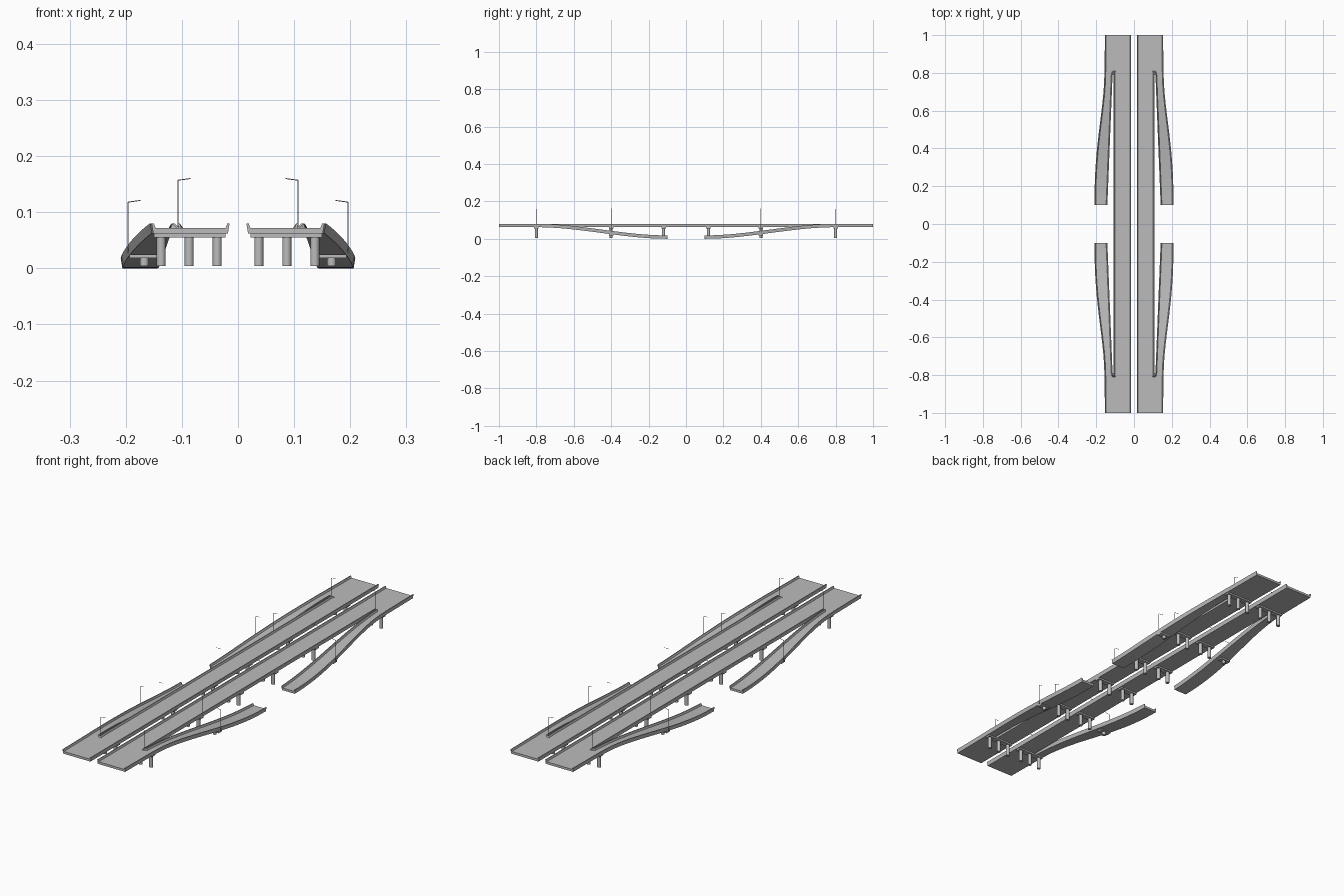
import bpy, bmesh
from mathutils import Vector

old = bpy.data.objects.get("Cube")
if old:
    bpy.data.objects.remove(old, do_unlink=True)

concrete = bpy.data.materials.new("concrete grey")
concrete.use_nodes = True
GREY = (0.5, 0.5, 0.5, 1)
concrete.diffuse_color = GREY
concrete.node_tree.nodes["Principled BSDF"].inputs["Base Color"].default_value = GREY

DECK_BOTTOM, SLAB, WALL = 0.062, 0.01, 0.008
MERGE, RAMP_END = 0.8, 0.1


def finish(name, bm):
    bmesh.ops.recalc_face_normals(bm, faces=bm.faces)
    mesh = bpy.data.meshes.new(name)
    bm.to_mesh(mesh)
    bm.free()
    mesh.materials.append(concrete)
    ob = bpy.data.objects.new(name, mesh)
    bpy.context.collection.objects.link(ob)
    return ob


def sweep(name, stations, side, end):
    """Road trough; each station is y, left edge, right edge, bottom, wall factors."""
    bm = bmesh.new()
    rings = []
    for y, a, b, z, wa, wb in stations:
        top = z + SLAB
        profile = [(a + 0.003 * wa, z), (b - 0.003 * wb, z),
                   (b, top + WALL * wb), (b - 0.004, top + WALL * wb),
                   (b - 0.007, top), (a + 0.007, top),
                   (a + 0.004, top + WALL * wa), (a, top + WALL * wa)]
        rings.append([bm.verts.new((side * x, end * y, h)) for x, h in profile])
    for r, s in zip(rings, rings[1:]):
        for i in range(8):
            j = (i + 1) % 8
            bm.faces.new((r[i], r[j], s[j], s[i]))
    bm.faces.new(rings[0])
    bm.faces.new(rings[-1])
    return finish(name, bm)


def box(name, x0, x1, y, depth, z0, z1):
    bm = bmesh.new()
    bmesh.ops.create_cube(bm, size=1)
    bmesh.ops.scale(bm, vec=(abs(x1 - x0), depth, z1 - z0), verts=bm.verts)
    bmesh.ops.translate(bm, vec=((x0 + x1) / 2, y, (z0 + z1) / 2), verts=bm.verts)
    return finish(name, bm)


def rod(name, start, stop, radius, sides):
    start, stop = Vector(start), Vector(stop)
    bm = bmesh.new()
    bmesh.ops.create_cone(bm, cap_ends=True, segments=sides, radius1=radius,
                          radius2=radius, depth=(stop - start).length)
    turn = (stop - start).to_track_quat('Z', 'Y').to_matrix()
    bmesh.ops.rotate(bm, matrix=turn, verts=bm.verts)
    bmesh.ops.translate(bm, vec=(start + stop) / 2, verts=bm.verts)
    ob = finish(name, bm)
    if sides > 8:
        bpy.ops.object.select_all(action='DESELECT')
        ob.select_set(True)
        bpy.context.view_layer.objects.active = ob
        bpy.ops.object.shade_smooth_by_angle()


def smooth(t):
    return t * t * (3 - 2 * t)


def pier(name, y, side, x0, x1, columns, top):
    box(name + "_cap", side * x0, side * x1, y, 0.024, top - 0.007, top)
    for x in columns:
        rod(name + "_column", (side * x, y, 0.004), (side * x, y, top - 0.006), 0.008, 16)


def lamp(name, x, y, base, top, side):
    rod(name + "_post", (side * x, y, base), (side * x, y, top), 0.0008, 6)
    rod(name + "_arm", (side * x, y, top), (side * (x - 0.022), y, top + 0.003), 0.0008, 6)


# Ramp stations, from the ground up to the merge and on to the deck end
ramp = []
STEPS = 20
for i in range(STEPS + 1):
    t = i / STEPS
    ramp.append((RAMP_END + t * (MERGE - RAMP_END), 0.141 - 0.028 * t,
                 0.209 - 0.052 * smooth(t ** 1.3), DECK_BOTTOM * smooth(t), 1, 1))
ramp.append((MERGE + 0.01, 0.105, 0.156, DECK_BOTTOM, 0, 1))
ramp.append((1.0, 0.105, 0.154, DECK_BOTTOM, 0, 1))

for side, sname in ((1, "left"), (-1, "right")):
    # Main carriageway, its outer wall open where the ramps join
    main = [(y, 0.015, 0.108 if w else 0.105, DECK_BOTTOM, 1, w) for y, w in
            ((-1, 0), (-MERGE - 0.01, 0), (-MERGE, 1),
             (MERGE, 1), (MERGE + 0.01, 0), (1, 0))]
    sweep(sname + "_main_deck", main, side, 1)
    lamp(sname + "_centre_lamp", 0.107, 0, 0.07, 0.157, side)

    for end, ename in ((-1, "front"), (1, "back")):
        tag = sname + "_" + ename
        sweep(tag + "_ramp", ramp, side, end)
        # Piers
        pier(tag + "_merge_pier", end * 0.8, side, 0.022, 0.15,
             (0.037, 0.087, 0.137), DECK_BOTTOM)
        for y in (0.12, 0.4):
            pier(tag + "_main_pier", end * y, side, 0.022, 0.105,
                 (0.037, 0.087), DECK_BOTTOM)
        pier(tag + "_ramp_pier", end * 0.4, side, 0.145, 0.193, (0.167,), 0.025)
        # Street lamps
        for y in (0.4, 0.8):
            lamp(tag + "_main_lamp", 0.107, end * y, 0.07, 0.157, side)
        lamp(tag + "_ramp_lamp", 0.196, end * 0.4, 0.026, 0.118, side)
